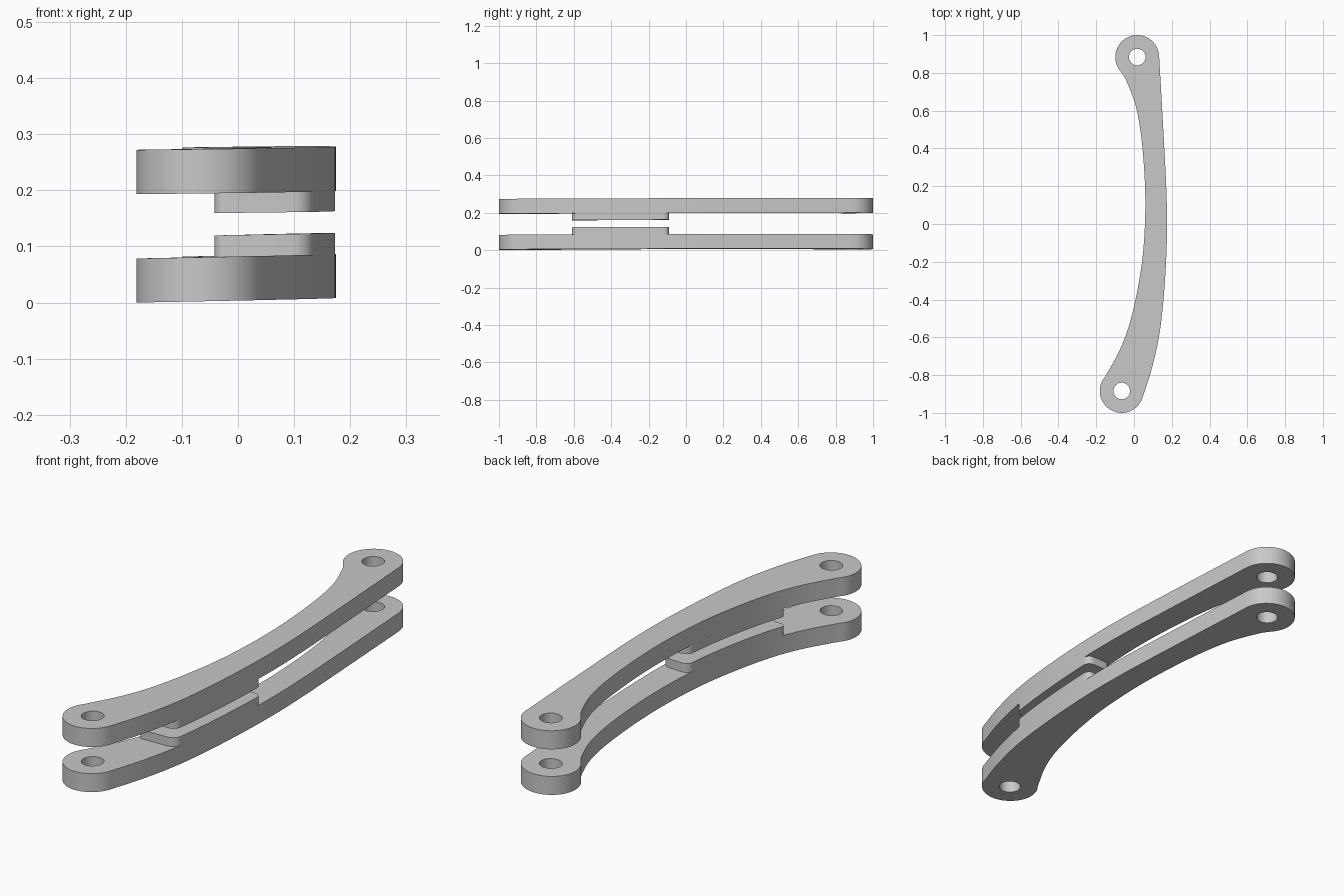
import bpy
from math import cos, sin, radians, sqrt
from mathutils import Vector

cube = bpy.data.objects.get("Cube")
if cube:
    bpy.data.objects.remove(cube)

grey = bpy.data.materials.new("light grey")
grey.use_nodes = True
colour = (0.58, 0.58, 0.58, 1)
grey.diffuse_color = colour
grey.node_tree.nodes["Principled BSDF"].inputs["Base Color"].default_value = colour

END_R, HOLE_R = 0.116, 0.044
BACK, FRONT = Vector((0.017, 0.884)), Vector((-0.065, -0.884))


def arc(centre, radius, start, end, steps=32):
    angles = [radians(start + (end - start) * i / steps) for i in range(steps + 1)]
    return [centre + radius * Vector((cos(a), sin(a))) for a in angles]


def smooth(points, steps=6):
    """Catmull-Rom curve through the points."""
    p = [Vector(q) for q in points]
    p = [2 * p[0] - p[1]] + p + [2 * p[-1] - p[-2]]
    out = []
    for a, b, c, d in zip(p, p[1:], p[2:], p[3:]):
        for i in range(steps):
            t = i / steps
            out.append(0.5 * (2 * b + (c - a) * t + (2 * a - 5 * b + 4 * c - d) * t * t
                              + (3 * b - a - 3 * c + d) * t ** 3))
    return out + [p[-2]]


# Concave edge runs back to front, convex edge front to back
back_end = arc(BACK, END_R, 4, 215)
front_end = arc(FRONT, END_R, 139, 345)
concave = smooth([back_end[-1], (-0.04, 0.757), (0.013, 0.61), (0.045, 0.4), (0.06, 0.13),
                  (0.05, -0.13), (0.02, -0.34), (-0.024, -0.53), (-0.077, -0.67), front_end[0]])
convex = smooth([front_end[-1], (0.093, -0.77), (0.135, -0.58), (0.161, -0.34),
                 (0.174, -0.08), (0.172, 0.16), (0.155, 0.5), back_end[0]])
arm_outline = back_end + concave[1:-1] + front_end + convex[1:-1]
holes = [arc(c, HOLE_R, 0, 348.75, 31) for c in (BACK, FRONT)]


def edge_x(edge, y):
    for a, b in zip(edge, edge[1:]):
        if min(a.y, b.y) <= y <= max(a.y, b.y):
            return a.x + (b.x - a.x) * (y - a.y) / (b.y - a.y)


# Pad outline follows both arm edges, with rounded corners
def pad_outline(y0=-0.61, y1=-0.09, r=0.03, steps=60):
    left, right = [], []
    for i in range(steps + 1):
        y = (y0 + y1) / 2 - (y1 - y0) / 2 * cos(radians(180 * i / steps))
        d = min(y - y0, y1 - y, r)
        inset = r - sqrt(max(0, r * r - (r - d) ** 2))
        left.append(Vector((edge_x(concave, y) + inset, y)))
        right.append(Vector((edge_x(convex, y) - inset, y)))
    return right + left[::-1]


def plate(name, loops, z0, z1, tilt):
    """Flat plate from closed outlines, leaning slightly by tilt."""
    curve = bpy.data.curves.new(name, "CURVE")
    curve.dimensions = "2D"
    curve.fill_mode = "BOTH"
    curve.extrude = (z1 - z0) / 2
    for loop in loops:
        spline = curve.splines.new("POLY")
        spline.points.add(len(loop) - 1)
        for point, co in zip(spline.points, loop):
            point.co = (co.x, co.y, 0, 1)
        spline.use_cyclic_u = True
    obj = bpy.data.objects.new(name, curve)
    bpy.context.collection.objects.link(obj)
    bpy.ops.object.select_all(action="DESELECT")
    obj.select_set(True)
    bpy.context.view_layer.objects.active = obj
    bpy.ops.object.convert(target="MESH")
    obj = bpy.context.object
    for v in obj.data.vertices:
        v.co.z += (z0 + z1) / 2 + tilt[0] * v.co.x + tilt[1] * v.co.y
    obj.data.materials.clear()
    obj.data.materials.append(grey)
    bpy.ops.object.mode_set(mode="EDIT")
    bpy.ops.mesh.select_all(action="SELECT")
    bpy.ops.mesh.remove_doubles(threshold=0.0001)
    bpy.ops.mesh.normals_make_consistent(inside=False)
    bpy.ops.object.mode_set(mode="OBJECT")
    bpy.ops.object.shade_smooth_by_angle(angle=radians(30))


# Two arms with their raised pads facing each other
lower_tilt, upper_tilt = (0.02, 0.001), (0.012, 0.0018)
plate("lower_arm", [arm_outline] + holes, 0.0045, 0.083, lower_tilt)
plate("lower_pad", [pad_outline()], 0.08, 0.121, lower_tilt)
plate("upper_arm", [arm_outline] + holes, 0.197, 0.276, upper_tilt)
plate("upper_pad", [pad_outline()], 0.161, 0.2, upper_tilt)
